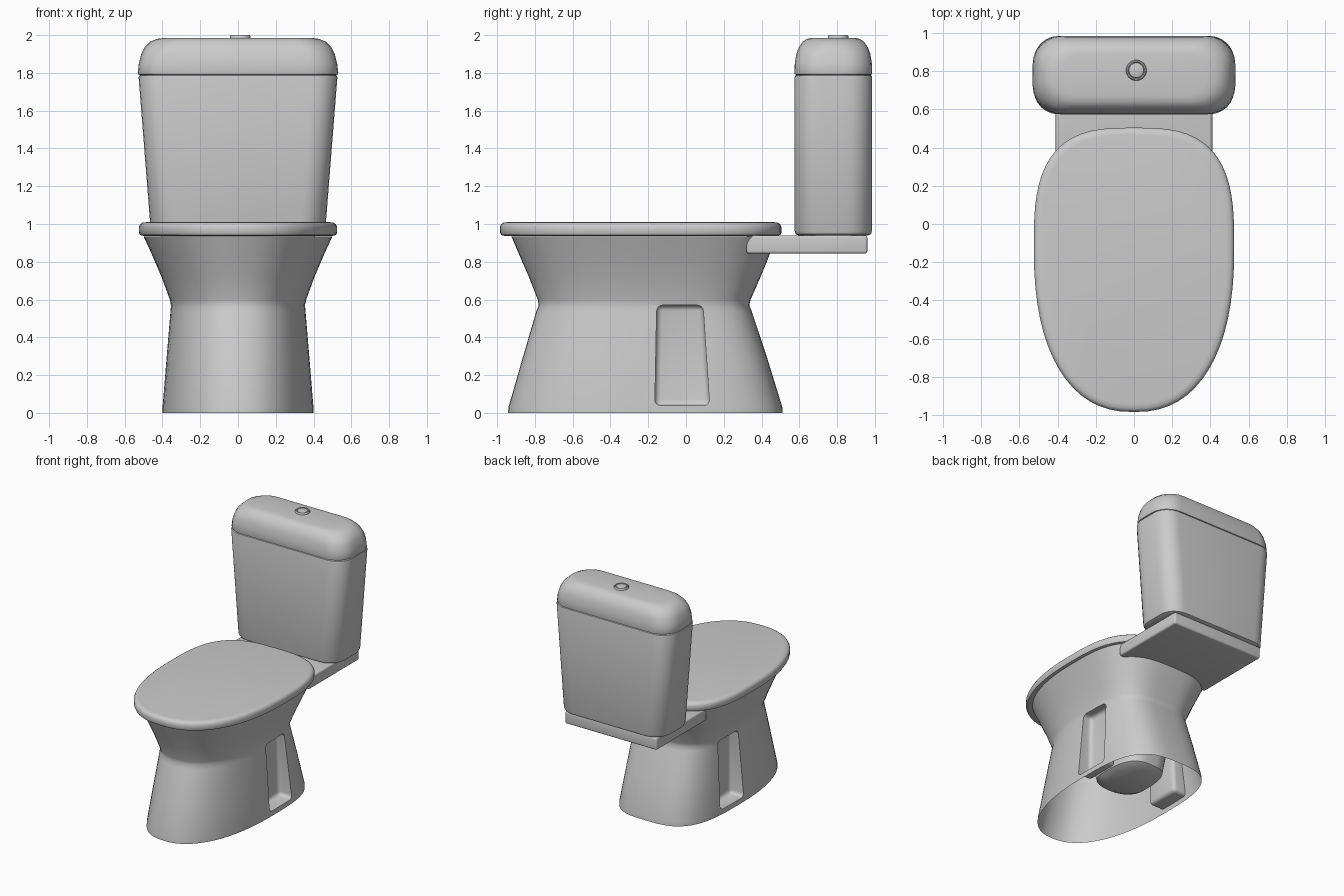
import bpy, bmesh, math

if "Cube" in bpy.data.objects:
    bpy.data.objects.remove(bpy.data.objects["Cube"])


def egg(hw, y0, y1, z, yc=-0.12, nf=2.35, nb=3.0, n=64):
    """Egg-shaped ring: rounder front (y0), squarer back (y1)."""
    pts = []
    for i in range(n):
        a = 2 * math.pi * i / n
        c, s = math.cos(a), math.sin(a)
        e = 2 / (nb if s > 0 else nf)
        depth = (y1 - yc) if s > 0 else (yc - y0)
        pts.append((hw * math.copysign(abs(c) ** e, c),
                    yc + depth * math.copysign(abs(s) ** e, s), z))
    return pts


def rounded(hw, hd, r, z, yc=0.78, seg=6):
    """Rounded rectangle ring."""
    pts = []
    for k, (sx, sy) in enumerate([(1, 1), (-1, 1), (-1, -1), (1, -1)]):
        for i in range(seg + 1):
            a = math.pi / 2 * (k + i / seg)
            pts.append((sx * (hw - r) + r * math.cos(a),
                        yc + sy * (hd - r) + r * math.sin(a), z))
    return pts


def finish(name, bm, angle=40):
    bmesh.ops.recalc_face_normals(bm, faces=bm.faces[:])
    me = bpy.data.meshes.new(name)
    bm.to_mesh(me)
    bm.free()
    ob = bpy.data.objects.new(name, me)
    bpy.context.collection.objects.link(ob)
    smooth(ob, angle)
    return ob


def smooth(ob, angle=40):
    bpy.ops.object.select_all(action='DESELECT')
    ob.select_set(True)
    bpy.context.view_layer.objects.active = ob
    bpy.ops.object.shade_smooth_by_angle(angle=math.radians(angle))


def loft(name, rings, angle=40):
    """Skin a list of rings and cap both ends."""
    bm = bmesh.new()
    vs = [[bm.verts.new(p) for p in ring] for ring in rings]
    n = len(vs[0])
    for a, b in zip(vs, vs[1:]):
        for i in range(n):
            j = (i + 1) % n
            bm.faces.new((a[i], a[j], b[j], b[i]))
    bm.faces.new(vs[0])
    bm.faces.new(vs[-1])
    return finish(name, bm, angle)


def box(name, x0, x1, y0, y1, z0, z1, bevel, top_shift=(0, 0)):
    bm = bmesh.new()
    bmesh.ops.create_cube(bm, size=1)
    for v in bm.verts:
        top, back = v.co.z > 0, v.co.y > 0
        v.co = (x1 if v.co.x > 0 else x0,
                (y1 if back else y0) + (top_shift[back] if top else 0),
                z1 if top else z0)
    bmesh.ops.bevel(bm, geom=bm.edges[:], offset=bevel, segments=4,
                    profile=0.5, affect='EDGES')
    return finish(name, bm)


# Pedestal: outer skin up to the rim, then down into the hanging basin
outer = [(.400, -.942, .512, 0), (.400, -.940, .510, .03), (.378, -.862, .427, .30),
         (.358, -.792, .347, .54), (.355, -.780, .335, .57), (.361, -.785, .342, .60),
         (.405, -.832, .395, .72), (.452, -.880, .440, .83), (.500, -.925, .475, .935)]
basin = [(.42, -.80, .36, .935), (.37, -.70, .30, .80), (.25, -.45, .24, .58),
         (.22, -.33, .22, .25), (.20, -.29, .20, .12), (.15, -.23, .15, .09)]
rings = [egg(*p, nf=2.3, nb=3.2) for p in outer] + [egg(*p) for p in basin]
pedestal = loft("pedestal", rings, 45)

# Side recesses
for side in (1, -1):
    x = sorted((side * .28, side * .55))
    cutter = box("recess_cutter", *x, -.165, .125, .04, .57, .03, (.01, -.035))
    cutter.hide_render = True
    mod = pedestal.modifiers.new("recess", 'BOOLEAN')
    mod.operation, mod.solver, mod.object = 'DIFFERENCE', 'EXACT', cutter
    bpy.context.view_layer.objects.active = pedestal
    bpy.ops.object.modifier_apply(modifier=mod.name)
    bpy.data.objects.remove(cutter)

# Open the underside of the pedestal
bm = bmesh.new()
bm.from_mesh(pedestal.data)
floor = [f for f in bm.faces if all(v.co.z < .001 for v in f.verts)]
bmesh.ops.delete(bm, geom=floor, context='FACES')
bm.to_mesh(pedestal.data)
bm.free()
smooth(pedestal, 45)

# Shelf carrying the tank
box("tank_shelf", -.41, .41, .32, .96, .843, .94, .014)

# Closed seat lid
lid = [(.025, .937), (.006, .942), (0, .955), (0, .985), (.006, .998),
       (.018, 1.007), (.04, 1.01)]
loft("seat_lid", [egg(.525 - i, -.985 + i, .505 - i, z) for i, z in lid])

# Tank, tapering toward the bottom
tank = [(.44, .185, .94), (.455, .20, .947), (.462, .205, .965), (.526, .205, 1.775),
        (.524, .203, 1.785), (.515, .194, 1.79)]
loft("tank", [rounded(w, d, .13, z) for w, d, z in tank])

# Domed tank lid
cover = [(.515, .192, 1.788), (.528, .204, 1.792), (.531, .206, 1.80), (.525, .204, 1.85),
         (.512, .196, 1.90), (.495, .183, 1.935), (.465, .162, 1.965),
         (.43, .14, 1.98), (.38, .11, 1.986)]
loft("tank_lid", [rounded(w, d, min(.15, d - .01), z) for w, d, z in cover])

# Flush button: collar with a recessed groove and a centre cap
button = [(.054, 1.97), (.054, 1.994), (.050, 2.0), (.044, 2.0), (.042, 1.992),
          (.040, 1.992), (.038, 1.998), (.034, 2.0)]
loft("flush_button", [[(.012 + r * math.cos(i * math.pi / 16),
                        .805 + r * math.sin(i * math.pi / 16), z) for i in range(32)]
                      for r, z in button])
